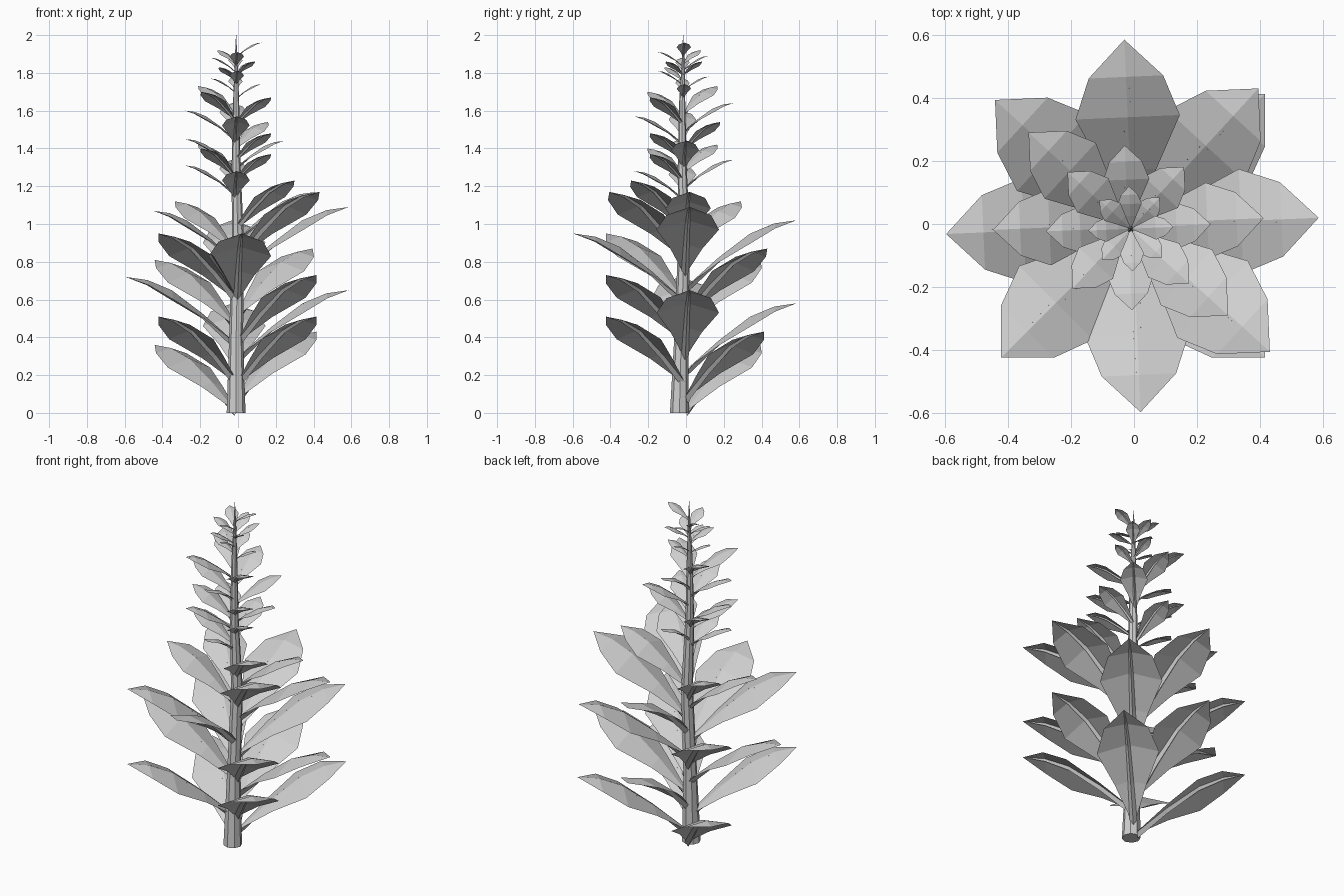
import bpy
import bmesh
from math import radians, cos, sin, tau
from mathutils import Vector

cube = bpy.data.objects.get("Cube")
if cube:
    bpy.data.objects.remove(cube)

mat = bpy.data.materials.new("pale_grey")
mat.use_nodes = True
GREY = (0.62, 0.62, 0.62, 1)
mat.diffuse_color = GREY
mat.node_tree.nodes["Principled BSDF"].inputs["Base Color"].default_value = GREY

HEADING = dict(E=0, NE=45, N=90, NW=135, W=180, SW=225, S=270, SE=315)


def make_mesh(name, bm):
    mesh = bpy.data.meshes.new(name)
    bm.to_mesh(mesh)
    bm.free()
    mesh.materials.append(mat)
    return mesh


def place(name, mesh):
    obj = bpy.data.objects.new(name, mesh)
    bpy.context.collection.objects.link(obj)
    return obj


# Stem: tapering, slightly bent tube ending in a spike
def stem_mesh():
    bm = bmesh.new()
    rings = []
    for x, y, z, r in ((-0.01, -0.035, 0, 0.05), (-0.01, -0.025, 0.4, 0.037),
                       (0, -0.01, 0.9, 0.032), (-0.01, -0.02, 1.3, 0.024),
                       (-0.01, -0.02, 1.65, 0.016), (-0.01, -0.015, 1.85, 0.008),
                       (-0.01, -0.015, 2, 0.001)):
        rings.append([bm.verts.new((x + r * cos(tau * i / 8), y + r * sin(tau * i / 8), z))
                      for i in range(8)])
    for a, b in zip(rings, rings[1:]):
        for i in range(8):
            j = (i + 1) % 8
            bm.faces.new((a[i], a[j], b[j], b[i]))
    bm.faces.new(reversed(rings[0]))
    bm.faces.new(rings[-1])
    return make_mesh("stem", bm)


# Leaf stations: distance out, midrib height, half width, edge droop
STATIONS = ((0.02, 0, 0.014, 0), (0.18, 0.15, 0.085, 0.025), (0.35, 0.285, 0.168, 0.052),
            (0.48, 0.342, 0.12, 0.028))
TIP = (0.6, 0.36)


def leaf_mesh():
    bm = bmesh.new()
    # Blade folded down along the midline
    rows = [[bm.verts.new((r, s * w, z - abs(s) * droop)) for s in (-1, 0, 1)]
            for r, z, w, droop in STATIONS]
    for a, b in zip(rows, rows[1:]):
        for i in (0, 1):
            bm.faces.new((a[i], b[i], b[i + 1], a[i + 1]))
    tip = bm.verts.new((TIP[0], 0, TIP[1]))
    for i in (0, 1):
        bm.faces.new((rows[-1][i], tip, rows[-1][i + 1]))
    # Tapering rib under the midline, running almost to the tip
    ribs = []
    for k, (r, z, w, droop) in enumerate(STATIONS):
        size = 0.02 - 0.004 * k
        ribs.append([bm.verts.new((r, s * size, z + h * size))
                     for s, h in ((-1, -0.3), (0, -1.9), (1, -0.3))])
    for a, b in zip(ribs, ribs[1:]):
        for i in (0, 1):
            bm.faces.new((a[i + 1], b[i + 1], b[i], a[i]))
    for i in (0, 1):
        bm.faces.new((ribs[-1][i + 1], tip, ribs[-1][i]))
    return make_mesh("leaf", bm)


def add_leaves(name, mesh, centre, reach, rise, twist, entries):
    scale = reach / TIP[0]
    for i, entry in enumerate(entries.split()):
        heading, tip_z = entry.split(":")
        obj = place(f"{name}_leaf_{i + 1}", mesh)
        obj.location = Vector((*centre, float(tip_z) - rise))
        obj.rotation_euler.z = radians(HEADING[heading] + twist)
        obj.scale = (scale, scale, rise / TIP[1])


place("stem", stem_mesh())
leaf = leaf_mesh()

# Tiers of leaves, each entry giving heading and tip height
add_leaves("large_straight", leaf, (-0.003, -0.006), 0.592, 0.34, 0,
           "NE:0.43 SW:0.51 SE:0.51 SE:0.73 SW:0.95")
add_leaves("large_turned", leaf, (-0.005, -0.006), 0.592, 0.34, 2.5,
           "NW:0.36 N:0.58 E:0.65 W:0.72 NW:0.81 NE:0.87 S:0.95 N:1.02 E:1.09 SE:1.17")
add_leaves("medium", leaf, (-0.018, 0), 0.43, 0.25, 2.5, "W:1.07 NW:1.12 E:1.17 SE:1.23")
add_leaves("small", leaf, (-0.018, -0.012), 0.262, 0.14, 2.5,
           "S:1.28 W:1.31 N:1.34 SE:1.37 SW:1.40 NW:1.42 E:1.44 W:1.45 SE:1.48 "
           "NE:1.54 S:1.57 W:1.60 N:1.64 SE:1.67 SW:1.70 NW:1.73")
add_leaves("tiny", leaf, (-0.01, -0.015), 0.135, 0.07, 2.5,
           "E:1.74 W:1.77 N:1.78 S:1.81 SW:1.83 SE:1.86 NE:1.86 W:1.88 N:1.89 "
           "S:1.91 NW:1.92 E:1.96")
